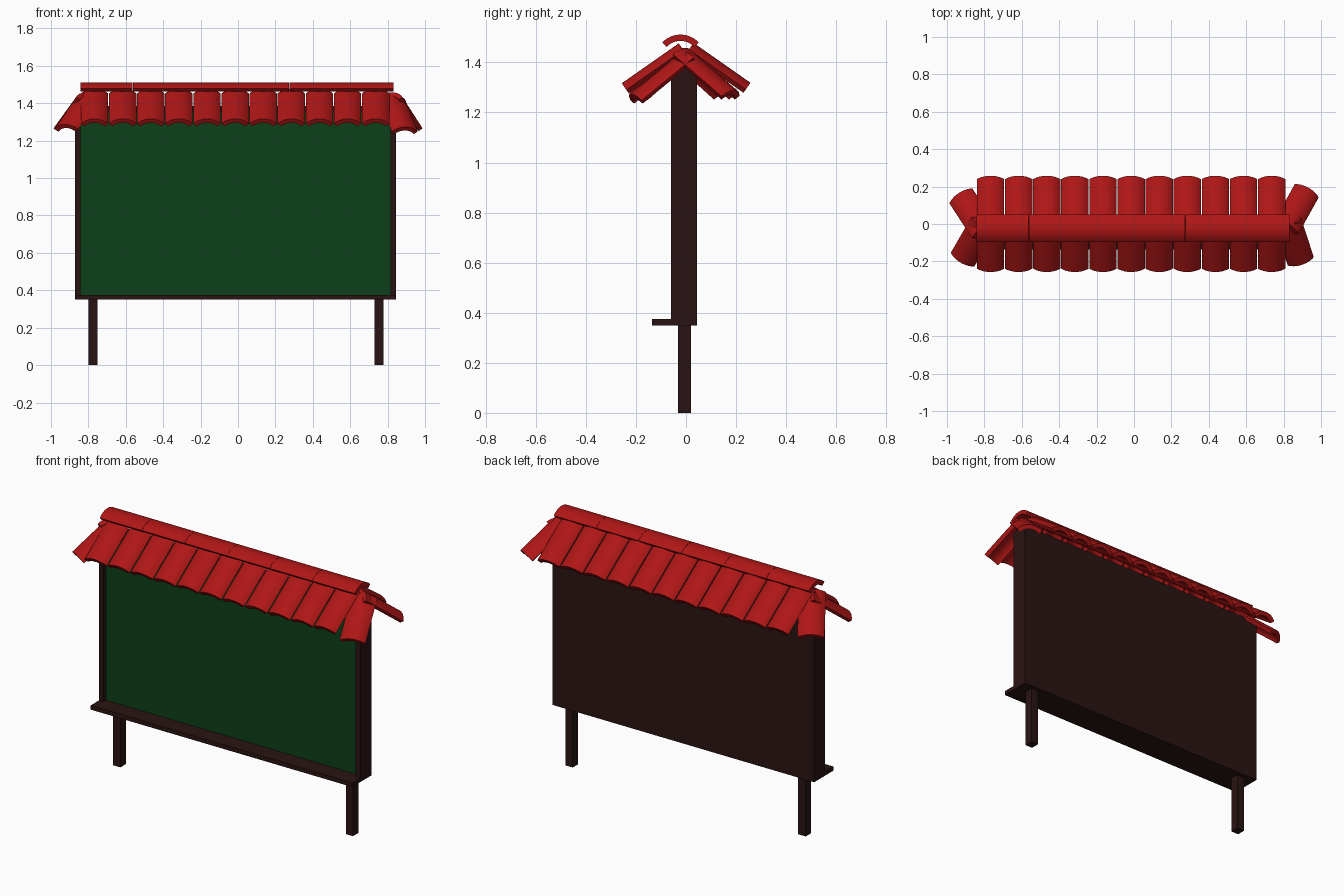
import bpy
from math import sin, cos, radians
from mathutils import Matrix

if "Cube" in bpy.data.objects:
    bpy.data.objects.remove(bpy.data.objects["Cube"])


def material(name, rgb):
    m = bpy.data.materials.new(name)
    m.diffuse_color = (*rgb, 1)
    m.use_nodes = True
    m.node_tree.nodes["Principled BSDF"].inputs["Base Color"].default_value = m.diffuse_color
    return m


RED = material("red_clay", (0.43, 0.008, 0.008))
GREEN = material("green_felt", (0.004, 0.05, 0.01))
WOOD = material("dark_wood", (0.022, 0.007, 0.006))


def add_mesh(name, verts, faces, mat):
    me = bpy.data.meshes.new(name)
    me.from_pydata(verts, [], faces)
    me.materials.append(mat)
    ob = bpy.data.objects.new(name, me)
    bpy.context.collection.objects.link(ob)
    return ob


def box(name, x0, x1, y0, y1, z0, z1, mat=WOOD):
    bpy.ops.mesh.primitive_cube_add(size=1)
    ob = bpy.context.object
    ob.name = name
    ob.data.transform(Matrix.Translation(((x0 + x1) / 2, (y0 + y1) / 2, (z0 + z1) / 2))
                      @ Matrix.Diagonal((x1 - x0, y1 - y0, z1 - z0, 1)))
    ob.data.materials.append(mat)
    return ob


# Posts
box("left_post", -0.80, -0.75, -0.032, 0.02, 0, 0.36)
box("right_post", 0.73, 0.777, -0.032, 0.02, 0, 0.36)

# Board case: back, frame sides, tray at the bottom
L, R, TOP = -0.872, 0.845, 1.385
box("back_panel", L, R, -0.03, 0.044, 0.35, TOP)
box("left_frame", L, L + 0.03, -0.06, -0.03, 0.35, TOP)
box("right_frame", R - 0.03, R, -0.06, -0.03, 0.35, TOP)
box("top_frame", L + 0.03, R - 0.03, -0.06, -0.03, TOP - 0.03, TOP)
box("tray", L, R, -0.136, -0.03, 0.35, 0.375)
box("notice_surface", L + 0.03, R - 0.03, -0.034, -0.03, 0.375, TOP - 0.03, GREEN)

# Curved roof tile: runs along +x from the origin, crest at z = 0
LENGTH, RADIUS, THICK, HALF, N = 0.278, 0.10, 0.025, radians(47), 14
angles = [HALF * (2 * i / N - 1) for i in range(N + 1)]
profile = [(RADIUS * sin(a), RADIUS * (cos(a) - 1)) for a in angles]
profile += [((RADIUS - THICK) * sin(a), (RADIUS - THICK) * cos(a) - RADIUS)
            for a in reversed(angles)]
n = len(profile)
verts = [(x, y, z) for x in (0, LENGTH) for y, z in profile]
faces = [(i, i + n, (i + 1) % n + n, (i + 1) % n) for i in range(n)]
for k in range(N):  # end caps as quad strips
    a, b, c, d = k, k + 1, n - 2 - k, n - 1 - k
    faces += [(a, b, c, d), (d + n, c + n, b + n, a + n)]
master = add_mesh("roof_tile", verts, faces, RED)
bpy.ops.object.select_all(action='DESELECT')
master.select_set(True)
bpy.context.view_layer.objects.active = master
bpy.ops.object.shade_smooth_by_angle(angle=radians(35))
tile_mesh = master.data
bpy.data.objects.remove(master)


def tile(name, pos, yaw=0, pitch=0):
    ob = bpy.data.objects.new(name, tile_mesh)
    bpy.context.collection.objects.link(ob)
    ob.matrix_world = (Matrix.Translation(pos) @ Matrix.Rotation(radians(yaw), 4, 'Z')
                       @ Matrix.Rotation(radians(pitch), 4, 'Y'))


# Ridge tiles
for i in range(6):
    tile(f"ridge_tile_{i + 1}", (-0.842 + 0.2793 * i, -0.022, 1.511))

# Slope tiles, front and back
for i in range(11):
    x = -0.767 + 0.1503 * i
    tile(f"front_tile_{i + 1}", (x, -0.029, 1.476), -90, 35)
    tile(f"back_tile_{i + 1}", (x, 0.030, 1.478), 90, 35)

# Corner tiles splayed outwards
tile("back_left_corner_tile", (-0.815, -0.02, 1.458), 123, 37)
tile("front_left_corner_tile", (-0.815, -0.015, 1.455), 240, 37)
tile("back_right_corner_tile", (0.825, 0.0, 1.458), 61, 37)
tile("front_right_corner_tile", (0.83, -0.01, 1.445), 288, 38)
